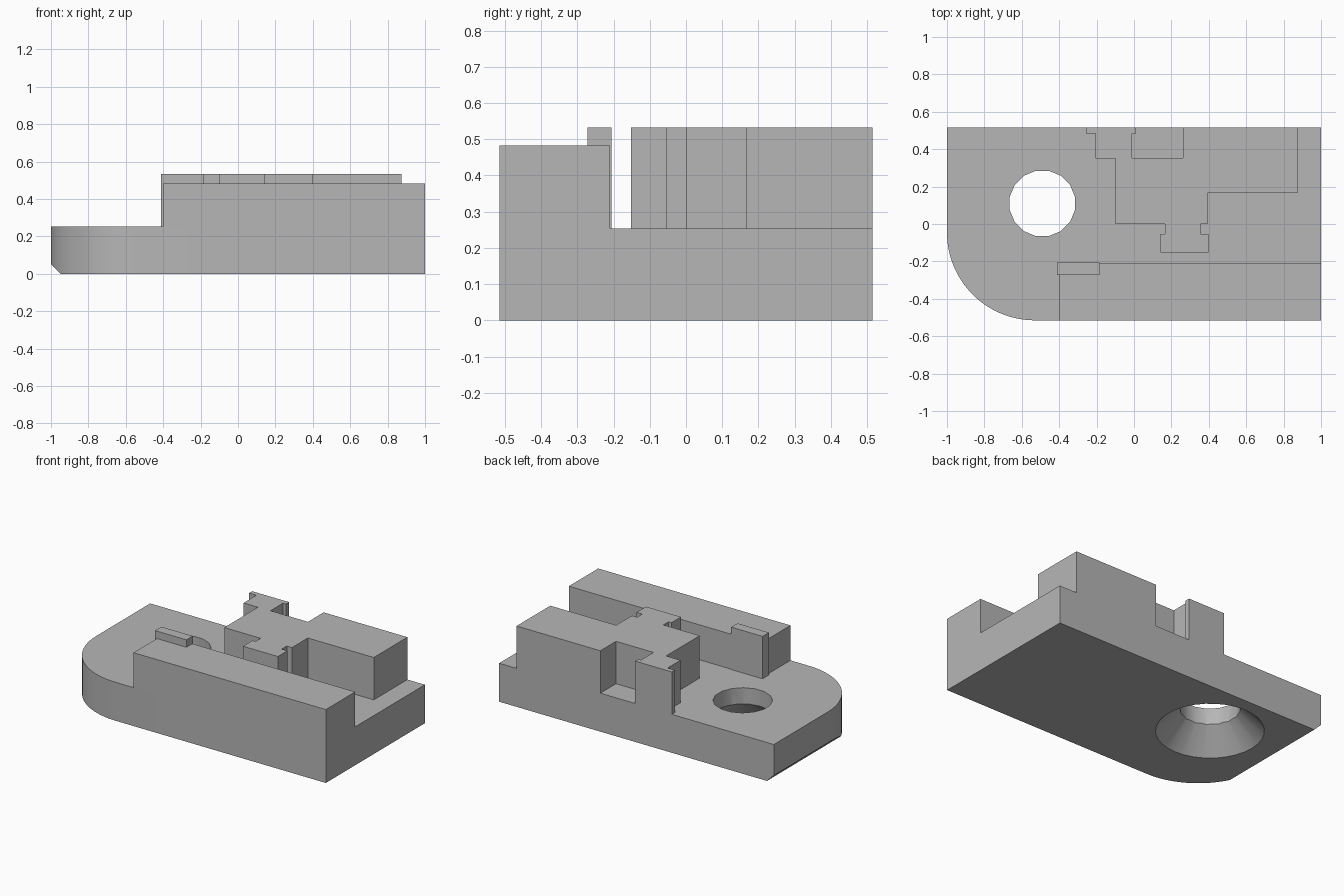
import bpy, bmesh
from math import pi, cos, sin, radians

cube = bpy.data.objects.get("Cube")
if cube:
    bpy.data.objects.remove(cube, do_unlink=True)

grey = bpy.data.materials.new("plain grey")
grey.use_nodes = True
COLOUR = (0.47, 0.47, 0.47, 1)
grey.diffuse_color = COLOUR
grey.node_tree.nodes["Principled BSDF"].inputs["Base Color"].default_value = COLOUR

HALF_Y, DECK, BLOCK_TOP, KEY_TOP = 0.515, 0.253, 0.483, 0.532


def add_object(name, bm):
    bmesh.ops.recalc_face_normals(bm, faces=bm.faces[:])
    mesh = bpy.data.meshes.new(name)
    bm.to_mesh(mesh)
    bm.free()
    mesh.materials.append(grey)
    obj = bpy.data.objects.new(name, mesh)
    bpy.context.collection.objects.link(obj)
    return obj


def prism(outline, z0, z1):
    """Extrude a flat outline from z0 up to z1."""
    bm = bmesh.new()
    face = bm.faces.new([bm.verts.new((x, y, z0)) for x, y in outline])
    top = bmesh.ops.extrude_face_region(bm, geom=[face])["geom"]
    verts = [v for v in top if isinstance(v, bmesh.types.BMVert)]
    bmesh.ops.translate(bm, verts=verts, vec=(0, 0, z1 - z0))
    return bm


def rectangle(x0, x1, y0, y1):
    return [(x0, y0), (x1, y0), (x1, y1), (x0, y1)]


def circle(cx, cy, r, sides):
    return [(cx + r * cos(2 * pi * (i + 0.5) / sides),
             cy + r * sin(2 * pi * (i + 0.5) / sides)) for i in range(sides)]


# Base plate with one large rounded corner
R, STEPS = 0.47, 32
corner = [(-1 + R - R * cos(i / STEPS * pi / 2),
           -HALF_Y + R - R * sin(i / STEPS * pi / 2)) for i in range(STEPS + 1)]
bm = prism(corner + [(1, -HALF_Y), (1, HALF_Y), (-1, HALF_Y)], 0, DECK)

# Chamfer along the bottom of the end edge
cut = bmesh.ops.bisect_plane(bm, geom=bm.verts[:] + bm.edges[:] + bm.faces[:],
                             plane_co=(-0.95, 0, 0), plane_no=(-1, 0, -1),
                             clear_outer=True)
rim = [e for e in cut["geom_cut"] if isinstance(e, bmesh.types.BMEdge)]
bmesh.ops.holes_fill(bm, edges=rim, sides=0)
base = add_object("base_plate", bm)

# Countersunk screw hole
HX, HY, HOLE_R, SINK_R, SINK_Z = -0.49, 0.11, 0.178, 0.32, 0.145
bore = add_object("bore_cutter", prism(circle(HX, HY, HOLE_R, 16), -0.1, 0.4))
bm = bmesh.new()
EXTRA = 0.03
slope = (SINK_R - HOLE_R) / SINK_Z
bmesh.ops.create_cone(bm, cap_ends=True, segments=32,
                      radius1=SINK_R + slope * EXTRA, radius2=HOLE_R - slope * EXTRA,
                      depth=SINK_Z + 2 * EXTRA)
bmesh.ops.translate(bm, verts=bm.verts[:], vec=(HX, HY, SINK_Z / 2))
sink = add_object("countersink_cutter", bm)

bpy.context.view_layer.objects.active = base
for cutter in (bore, sink):
    cutter.hide_render = True
    mod = base.modifiers.new(cutter.name, "BOOLEAN")
    mod.operation, mod.solver, mod.object = "DIFFERENCE", "EXACT", cutter
    bpy.ops.object.modifier_apply(modifier=mod.name)
    bpy.data.objects.remove(cutter, do_unlink=True)

# Front rail and the small stop tab at its end
add_object("front_rail", prism(rectangle(-0.4, 1, -HALF_Y, -0.21), DECK, BLOCK_TOP))
add_object("stop_tab", prism(rectangle(-0.413, -0.185, -0.272, -0.206), DECK, KEY_TOP))

# Stepped key block with a T-shaped nose, side hook and rear notch
key_outline = [
    (0.873, HALF_Y), (0.873, 0.165), (0.393, 0.165), (0.393, 0),
    (0.355, 0), (0.355, -0.053), (0.397, -0.053), (0.397, -0.152),
    (0.143, -0.152), (0.143, -0.053), (0.165, -0.053), (0.165, 0),
    (-0.1, 0), (-0.1, 0.35), (-0.205, 0.35), (-0.205, 0.483),
    (-0.257, 0.483), (-0.257, HALF_Y), (0.01, HALF_Y), (0.01, 0.483),
    (-0.01, 0.483), (-0.01, 0.352), (0.263, 0.352), (0.263, HALF_Y)]
add_object("key_block", prism(key_outline, DECK, KEY_TOP))

# Smooth the rounded corner and hole only
bpy.ops.object.select_all(action="DESELECT")
base.select_set(True)
bpy.context.view_layer.objects.active = base
bpy.ops.object.shade_smooth_by_angle(angle=radians(30))
